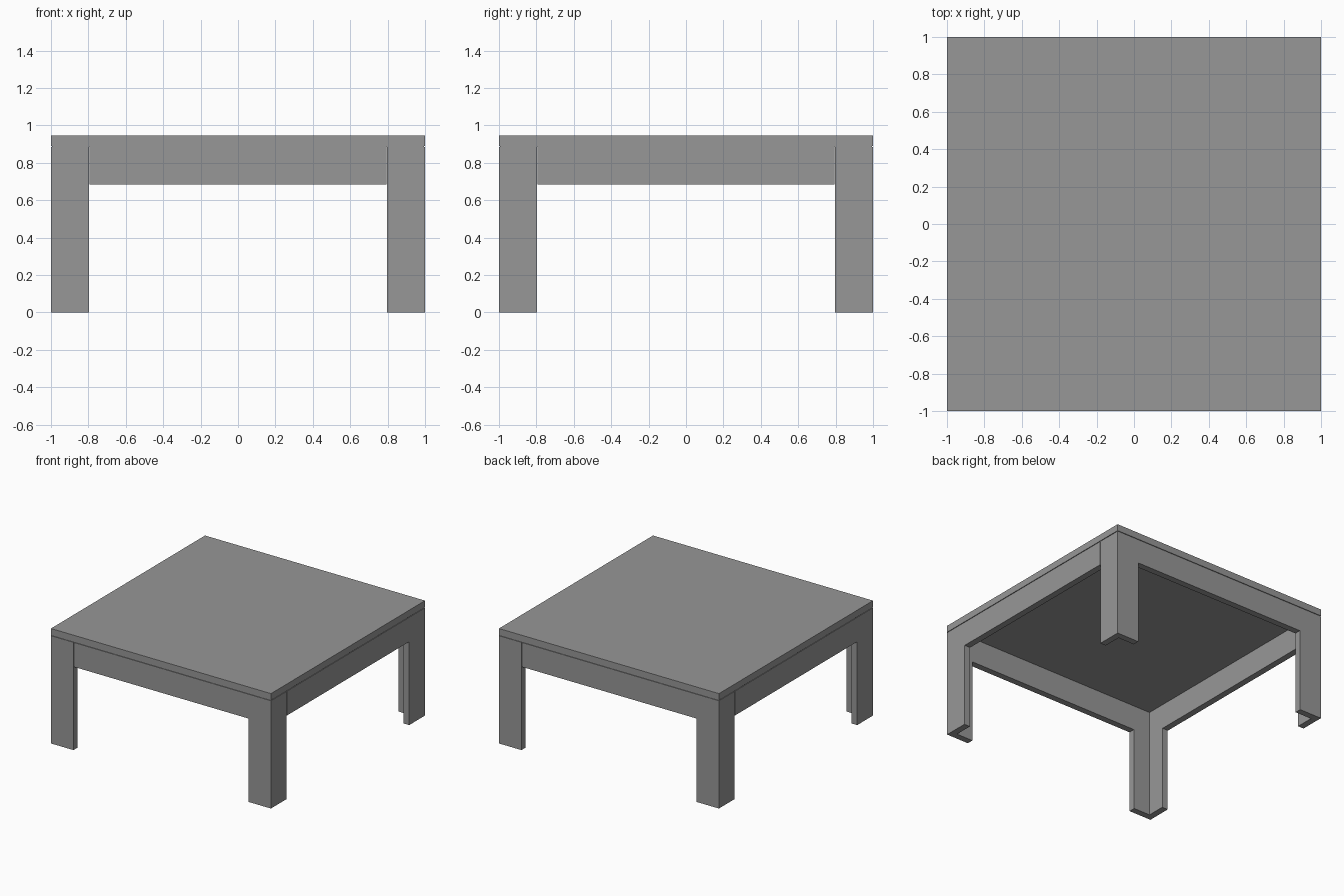
import bpy, bmesh
from math import pi
from mathutils import Matrix

if "Cube" in bpy.data.objects:
    bpy.data.objects.remove(bpy.data.objects["Cube"])

T = 0.053         # board thickness
LEG_H = 0.885     # leg and apron top
TOP_Z = 0.89      # underside of the top

grey = bpy.data.materials.new("dark_grey")
grey.diffuse_color = (0.31, 0.31, 0.31, 1)
grey.use_nodes = True
grey.node_tree.nodes["Principled BSDF"].inputs["Base Color"].default_value = grey.diffuse_color


def prism(name, outline, z0, z1, turn=0.0):
    """Extrude a flat outline from z0 to z1, turned about the table centre."""
    bm = bmesh.new()
    face = bm.faces.new([bm.verts.new((x, y, z0)) for x, y in outline])
    ext = bmesh.ops.extrude_face_region(bm, geom=[face])
    for v in ext["geom"]:
        if isinstance(v, bmesh.types.BMVert):
            v.co.z = z1
    bm.transform(Matrix.Rotation(turn, 4, 'Z'))
    bmesh.ops.recalc_face_normals(bm, faces=bm.faces)
    mesh = bpy.data.meshes.new(name)
    bm.to_mesh(mesh)
    bm.free()
    mesh.materials.append(grey)
    obj = bpy.data.objects.new(name, mesh)
    bpy.context.collection.objects.link(obj)
    return obj


def rect(x0, y0, x1, y1):
    return [(x0, y0), (x1, y0), (x1, y1), (x0, y1)]


# Table top
prism("table_top", rect(-1, -1, 1, 1), TOP_Z, 0.945)

# Angle-section legs, and aprons between them with a narrow joint
o, w = -0.999, -0.796
leg = [(o, o), (w, o), (w, o + T), (o + T, o + T), (o + T, w), (o, w)]
for i, side in enumerate(("front", "right", "back", "left")):
    turn = i * pi / 2
    prism(f"leg_{side}", leg, 0, LEG_H, turn)
    prism(f"apron_{side}", rect(-0.793, o, 0.793, o + T), 0.685, LEG_H, turn)
    # Slightly recessed strip filling the shadow gap under the top
    prism(f"shadow_gap_{side}", rect(o + 0.005, o + 0.005, -o - T, o + T), LEG_H, TOP_Z, turn)
